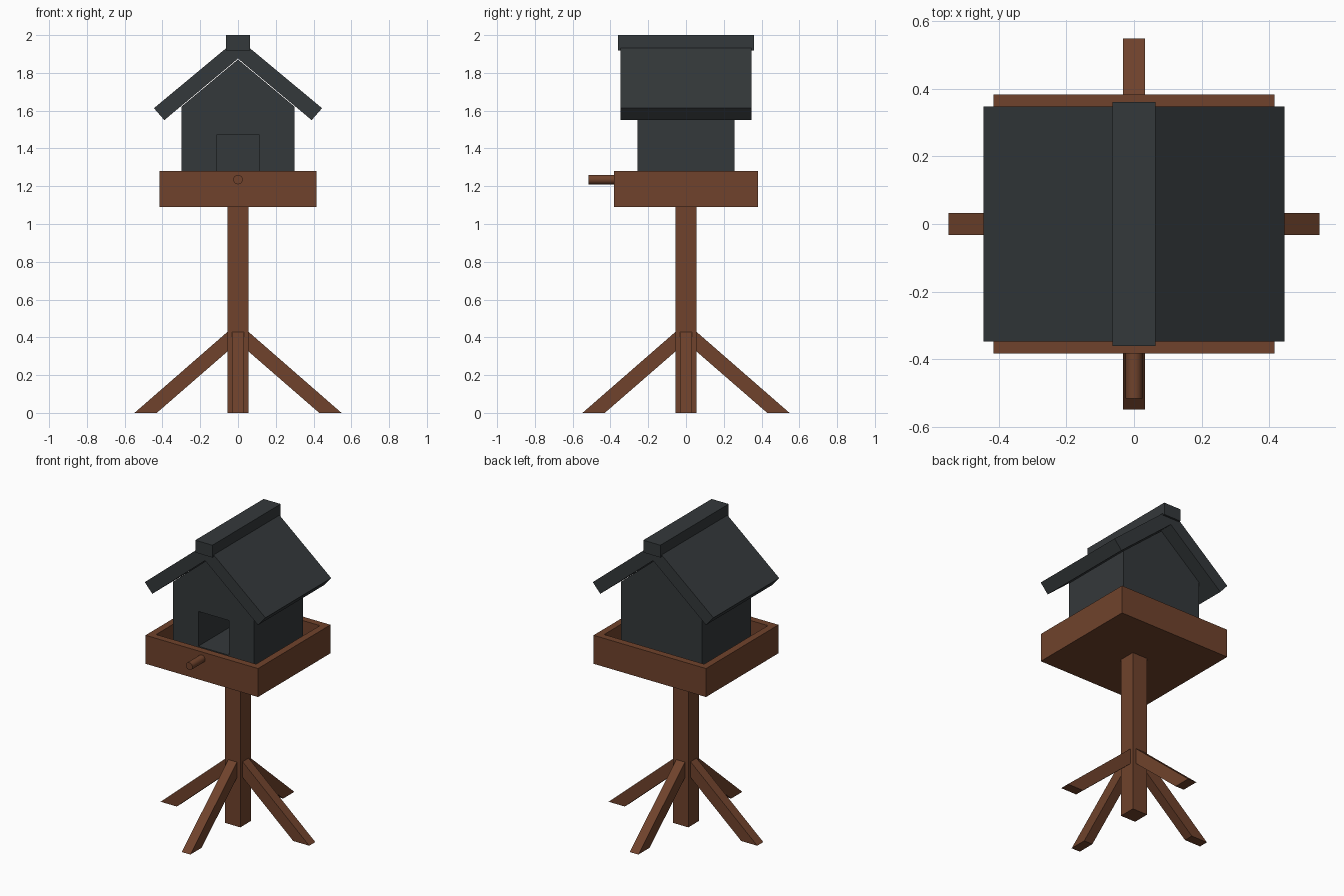
import bpy, bmesh
from math import radians
from mathutils import Matrix

if "Cube" in bpy.data.objects:
    bpy.data.objects.remove(bpy.data.objects["Cube"])


def material(name, rgb):
    m = bpy.data.materials.new(name)
    m.diffuse_color = (*rgb, 1)
    m.use_nodes = True
    m.node_tree.nodes["Principled BSDF"].inputs["Base Color"].default_value = m.diffuse_color
    return m


wood = material("brown_wood", (0.16, 0.055, 0.025))
slate = material("dark_slate", (0.034, 0.040, 0.043))


def finish(name, bm, mat):
    bmesh.ops.recalc_face_normals(bm, faces=bm.faces)
    mesh = bpy.data.meshes.new(name)
    bm.to_mesh(mesh)
    bm.free()
    mesh.materials.append(mat)
    ob = bpy.data.objects.new(name, mesh)
    bpy.context.collection.objects.link(ob)
    return ob


def prism(name, pts, half, mat, turn=0):
    """Extrude an xz profile from y = -half to y = half, then turn about z."""
    bm = bmesh.new()
    face = bm.faces.new([bm.verts.new((x, -half, z)) for x, z in pts])
    ext = bmesh.ops.extrude_face_region(bm, geom=[face])["geom"]
    verts = [v for v in ext if isinstance(v, bmesh.types.BMVert)]
    bmesh.ops.translate(bm, verts=verts, vec=(0, 2 * half, 0))
    bmesh.ops.rotate(bm, verts=bm.verts, matrix=Matrix.Rotation(radians(turn), 3, 'Z'))
    return finish(name, bm, mat)


def rect(hx, z0, z1):
    return [(-hx, z0), (hx, z0), (hx, z1), (-hx, z1)]


# Post and four braced feet
prism("post", rect(0.056, 0, 1.10), 0.056, wood)
brace = [(0.05, 0.434), (0.05, 0.33), (0.43, 0), (0.548, 0)]
for name, turn in (("right", 0), ("back", 90), ("left", 180), ("front", 270)):
    prism(name + "_leg", brace, 0.032, wood, turn)

# Tray: box with its top inset and sunk
tray = prism("tray", rect(0.415, 1.09, 1.28), 0.382, wood)
bm = bmesh.new()
bm.from_mesh(tray.data)
top = max(bm.faces, key=lambda f: f.calc_center_median().z)
bmesh.ops.inset_region(bm, faces=[top], thickness=0.065)
sunk = bmesh.ops.extrude_face_region(bm, geom=[top])["geom"]
bmesh.ops.translate(bm, verts=[v for v in sunk if isinstance(v, bmesh.types.BMVert)],
                    vec=(0, 0, -0.13))
if top.is_valid:
    bmesh.ops.delete(bm, geom=[top], context='FACES_ONLY')
bmesh.ops.recalc_face_normals(bm, faces=bm.faces)
bm.to_mesh(tray.data)
bm.free()

# Perch
bpy.ops.mesh.primitive_cylinder_add(vertices=24, radius=0.025, depth=0.15,
                                    location=(0, -0.44, 1.235),
                                    rotation=(radians(90), 0, 0))
perch = bpy.context.object
perch.name = "perch"
perch.data.materials.append(wood)
bpy.ops.object.shade_smooth_by_angle()

# House body with a deep doorway
house = prism("house", [(-0.298, 1.15), (0.298, 1.15), (0.298, 1.622),
                        (0, 1.871), (-0.298, 1.622)], 0.257, slate)
cutter = prism("doorway_cutter", rect(0.113, 1.24, 1.472), 0.23, slate)
cutter.location.y = -0.08
cutter.hide_render = True
cutter.hide_viewport = True
cut = house.modifiers.new("doorway", 'BOOLEAN')
cut.operation = 'DIFFERENCE'
cut.solver = 'EXACT'
cut.object = cutter

# Roof slopes and ridge cap
prism("roof", [(0, 1.876), (0.39, 1.55), (0.445, 1.613), (0, 1.983),
               (-0.445, 1.613), (-0.39, 1.55)], 0.347, slate)
prism("ridge_cap", rect(0.063, 1.918, 2.0), 0.36, slate)
